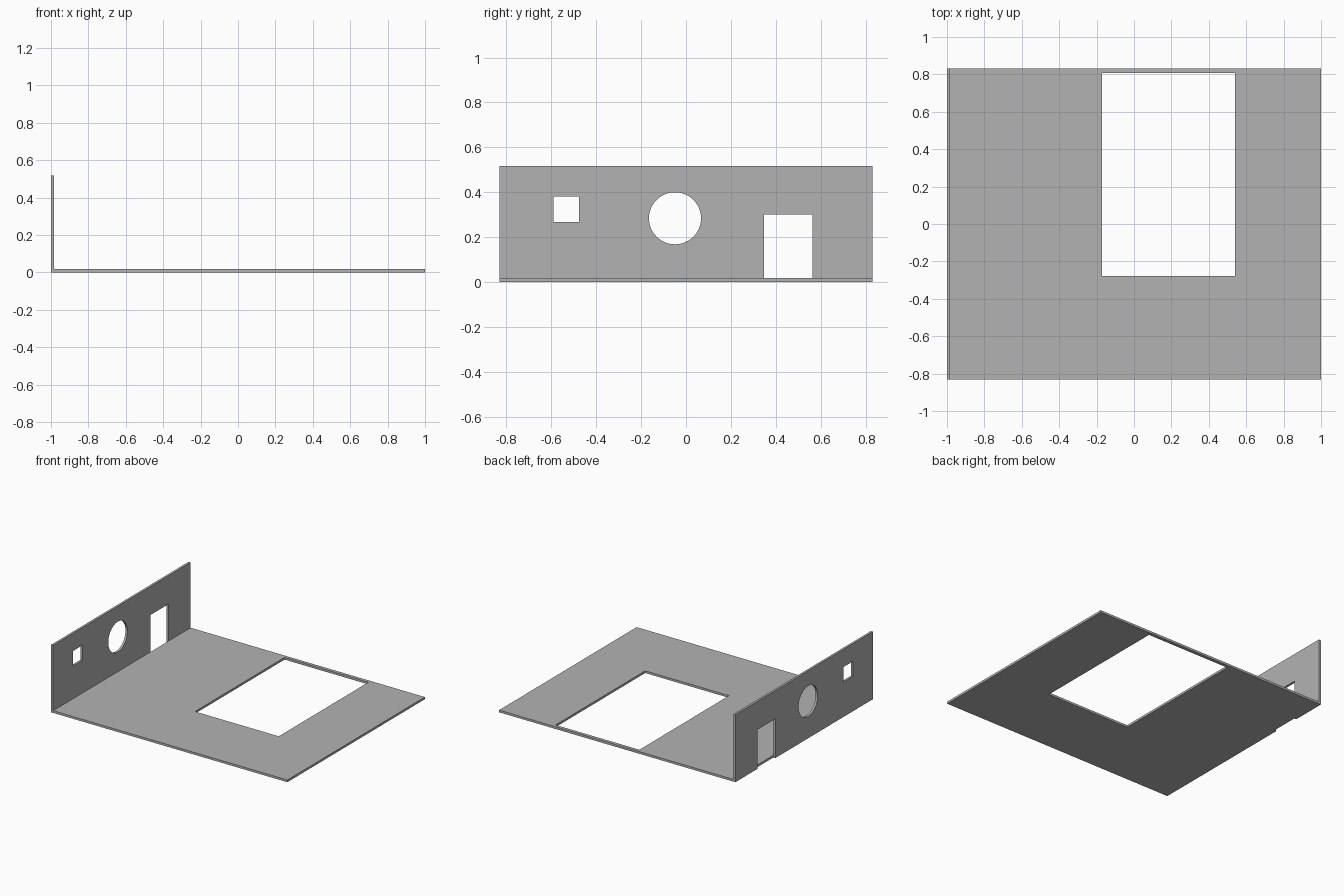
import bpy
import bmesh
import math
from mathutils import Vector

cube = bpy.data.objects.get("Cube")
if cube:
    bpy.data.objects.remove(cube, do_unlink=True)

HALF_X, HALF_Y, HEIGHT, THICK = 1.0, 0.831, 0.517, 0.017

grey = bpy.data.materials.new("plain_grey")
grey.use_nodes = True
grey.diffuse_color = (0.45, 0.45, 0.45, 1)
grey.node_tree.nodes["Principled BSDF"].inputs["Base Color"].default_value = grey.diffuse_color


def rect(u0, u1, v0, v1):
    return [(u0, v0), (u1, v0), (u1, v1), (u0, v1)]


def circle(u, v, r, sides=64):
    angles = [math.tau * i / sides for i in range(sides)]
    return [(u + r * math.cos(a), v + r * math.sin(a)) for a in angles]


def panel(name, loops, place, depth):
    """Fill an outline with holes, then extrude it along depth."""
    bm = bmesh.new()
    edges = []
    for loop in loops:
        verts = [bm.verts.new(place(u, v)) for u, v in loop]
        edges += [bm.edges.new((verts[i - 1], verts[i])) for i in range(len(verts))]
    bmesh.ops.triangle_fill(bm, edges=edges, use_beauty=True, normal=Vector(depth).normalized())
    grown = bmesh.ops.extrude_face_region(bm, geom=bm.faces[:], use_keep_orig=True)
    moved = [g for g in grown["geom"] if isinstance(g, bmesh.types.BMVert)]
    bmesh.ops.translate(bm, verts=moved, vec=depth)
    bmesh.ops.recalc_face_normals(bm, faces=bm.faces[:])
    mesh = bpy.data.meshes.new(name)
    bm.to_mesh(mesh)
    bm.free()
    mesh.materials.append(grey)
    obj = bpy.data.objects.new(name, mesh)
    bpy.context.collection.objects.link(obj)
    bpy.ops.object.select_all(action="DESELECT")
    obj.select_set(True)
    bpy.context.view_layer.objects.active = obj
    bpy.ops.object.shade_smooth_by_angle(angle=math.radians(30))
    return obj


# Floor slab with a large rectangular opening
panel("floor",
      [rect(-HALF_X + THICK, HALF_X, -HALF_Y, HALF_Y), rect(-0.17, 0.54, -0.278, 0.806)],
      lambda u, v: (u, v, 0), (0, 0, THICK))

# Side wall: the doorway notches the outline, the windows are holes
door_near, door_far, door_top = 0.348, 0.564, 0.30
outline = [(-HALF_Y, 0), (door_near, 0), (door_near, door_top), (door_far, door_top),
           (door_far, 0), (HALF_Y, 0), (HALF_Y, HEIGHT), (-HALF_Y, HEIGHT)]
panel("side_wall",
      [outline, rect(-0.591, -0.476, 0.267, 0.382), circle(-0.049, 0.284, 0.116)],
      lambda u, v: (-HALF_X, u, v), (THICK, 0, 0))
